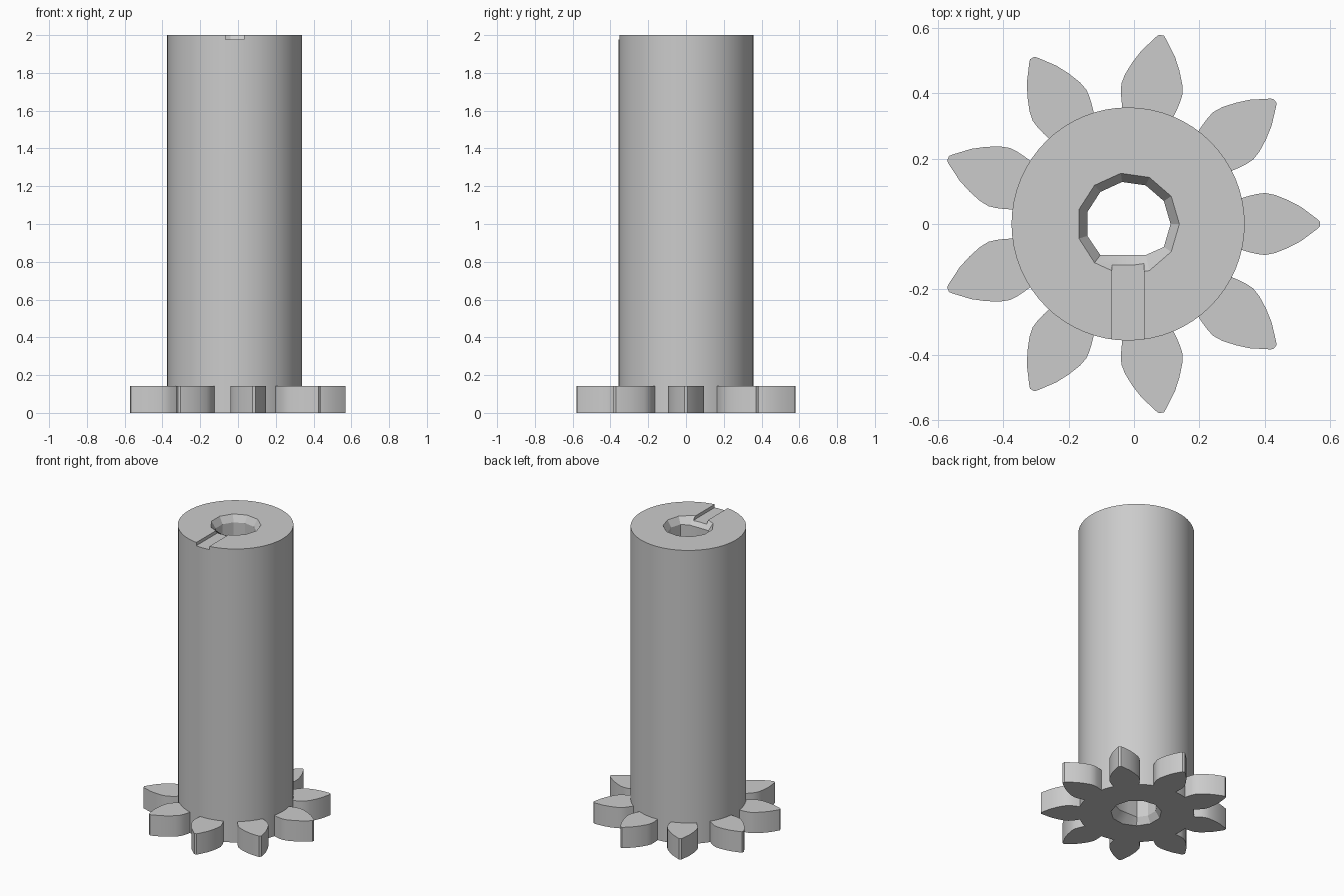
import bpy, bmesh
from math import cos, sin, tau, radians

cube = bpy.data.objects.get("Cube")
if cube:
    bpy.data.objects.remove(cube)

AXIS_X = -0.018
TUBE_R, HEIGHT = 0.357, 2.0
GEAR_H, TEETH = 0.142, 9
BORE_SIDES, BORE_R, MOUTH_R = 11, 0.13, 0.157
FLAT_Y, CHAMFER = -0.095, 0.045

grey = bpy.data.materials.new("plain grey")
grey.use_nodes = True
COLOUR = (0.6, 0.6, 0.6, 1)
grey.diffuse_color = COLOUR
grey.node_tree.nodes["Principled BSDF"].inputs["Base Color"].default_value = COLOUR


def ring(sides, r, flat=None):
    """Polygon about the axis, optionally cut flat on the front side."""
    pts = [(AXIS_X + r * cos(tau * i / sides), r * sin(tau * i / sides)) for i in range(sides)]
    return pts if flat is None else [(x, max(y, flat)) for x, y in pts]


def add_loft(bm, sections):
    """Skin a closed solid through (z, outline) sections."""
    loops = [[bm.verts.new((x, y, z)) for x, y in pts] for z, pts in sections]
    for a, b in zip(loops, loops[1:]):
        for i in range(len(a)):
            j = (i + 1) % len(a)
            bm.faces.new((a[i], a[j], b[j], b[i]))
    bm.faces.new(loops[0][::-1])
    bm.faces.new(loops[-1])


def make(name, solids):
    bm = bmesh.new()
    for sections in solids:
        add_loft(bm, sections)
    bmesh.ops.recalc_face_normals(bm, faces=bm.faces[:])
    mesh = bpy.data.meshes.new(name)
    bm.to_mesh(mesh)
    bm.free()
    mesh.materials.append(grey)
    ob = bpy.data.objects.new(name, mesh)
    bpy.context.collection.objects.link(ob)
    return ob


def activate(ob):
    bpy.ops.object.select_all(action='DESELECT')
    ob.select_set(True)
    bpy.context.view_layer.objects.active = ob


def cut(ob, cutter):
    activate(ob)
    mod = ob.modifiers.new("cut", 'BOOLEAN')
    mod.operation, mod.solver, mod.object = 'DIFFERENCE', 'EXACT', cutter
    bpy.ops.object.modifier_apply(modifier=mod.name)
    bpy.data.objects.remove(cutter)


def smooth(ob):
    activate(ob)
    bpy.ops.object.shade_smooth_by_angle(angle=radians(25))


# Hollow shaft
shaft = make("shaft", [[(0, ring(64, TUBE_R)), (HEIGHT, ring(64, TUBE_R))]])

# Bore: wide chamfered mouths, narrower middle with a flat
mouth, middle = ring(BORE_SIDES, MOUTH_R), ring(BORE_SIDES, BORE_R, FLAT_Y)
cut(shaft, make("bore_cutter", [[(-0.05, mouth), (0, mouth), (CHAMFER, middle),
                                 (HEIGHT - CHAMFER, middle), (HEIGHT, mouth),
                                 (HEIGHT + 0.05, mouth)]]))

# Shallow slot across the front of the top rim
slot = [(-0.067, -0.5), (0.031, -0.5), (0.031, -0.06), (-0.067, -0.06)]
cut(shaft, make("slot_cutter", [[(HEIGHT - 0.022, slot), (HEIGHT + 0.1, slot)]]))
smooth(shaft)

# Pointed gear teeth around the foot: (radius, half width)
side = [(0.347, 0.079), (0.37, 0.086), (0.395, 0.092), (0.42, 0.095), (0.45, 0.089),
        (0.49, 0.073), (0.53, 0.052), (0.578, 0.016), (0.587, 0.008)]
tooth = [(r, -t) for r, t in side] + side[::-1]
teeth = []
for k in range(TEETH):
    c, s = cos(tau * k / TEETH), sin(tau * k / TEETH)
    outline = [(AXIS_X + r * c - t * s, r * s + t * c) for r, t in tooth]
    teeth.append([(0, outline), (GEAR_H, outline)])
smooth(make("gear_teeth", teeth))
